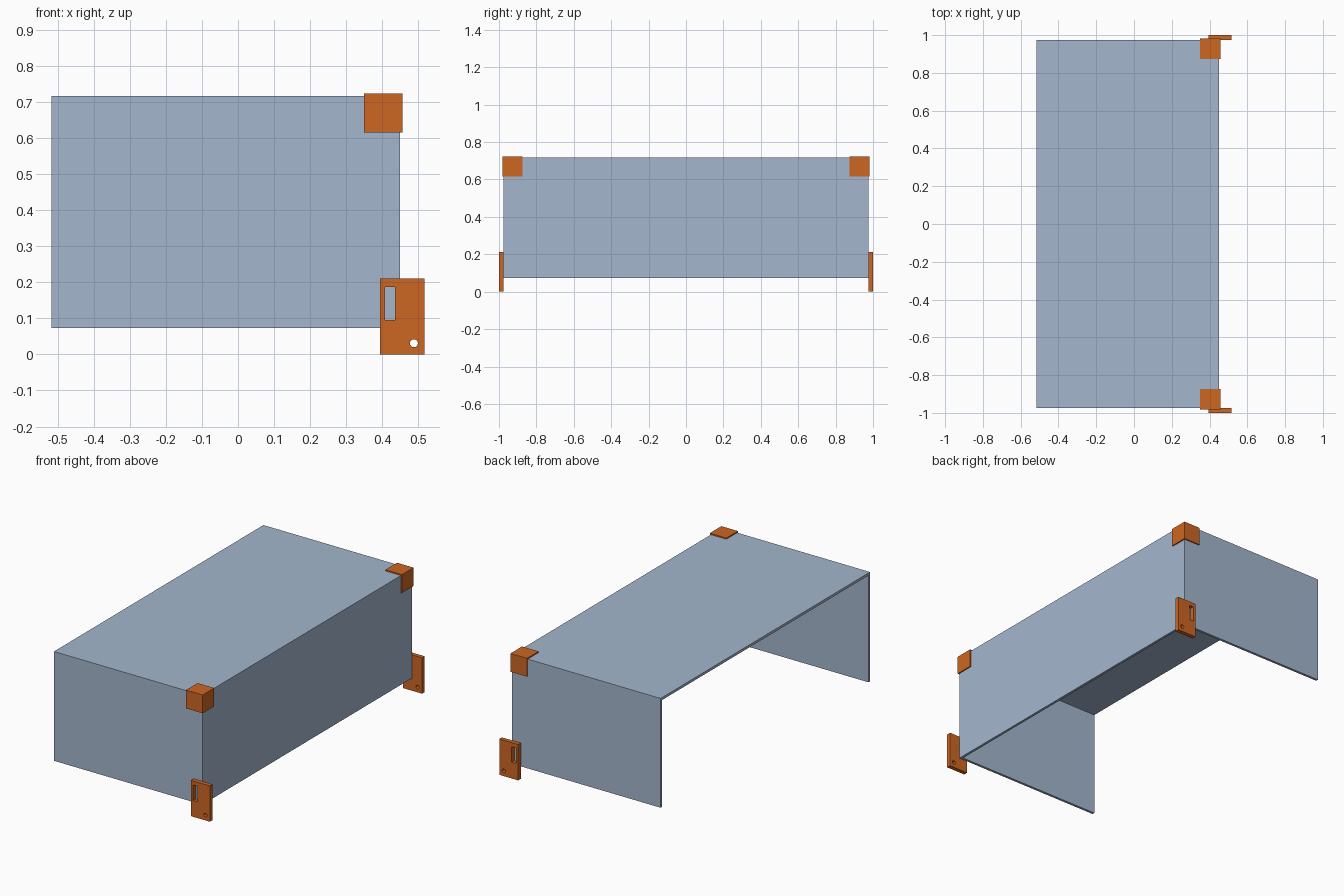
import bpy
import bmesh
from mathutils import Matrix

old = bpy.data.objects.get("Cube")
if old:
    bpy.data.objects.remove(old, do_unlink=True)


def material(name, rgb):
    mat = bpy.data.materials.new(name)
    mat.use_nodes = True
    color = (*rgb, 1.0)
    mat.diffuse_color = color
    mat.node_tree.nodes["Principled BSDF"].inputs["Base Color"].default_value = color
    return mat


blue = material("pale_blue", (0.37, 0.47, 0.61))
orange = material("orange", (0.61, 0.133, 0.016))


def add_box(bm, lo, hi):
    size = [b - a for a, b in zip(lo, hi)]
    mid = [(a + b) / 2 for a, b in zip(lo, hi)]
    bmesh.ops.create_cube(bm, size=1, matrix=Matrix.Translation(mid) @ Matrix.Diagonal((*size, 1)))


def finish(name, bm, mat):
    bmesh.ops.recalc_face_normals(bm, faces=bm.faces)
    mesh = bpy.data.meshes.new(name)
    bm.to_mesh(mesh)
    bm.free()
    mesh.materials.append(mat)
    obj = bpy.data.objects.new(name, mesh)
    bpy.context.collection.objects.link(obj)
    return obj


def box(name, lo, hi, mat):
    bm = bmesh.new()
    add_box(bm, lo, hi)
    return finish(name, bm, mat)


# Cover panels: open at the bottom and on one long side
X0, X1, Y, Z0, Z1, T = -0.517, 0.45, 0.975, 0.073, 0.717, 0.015
box("top_panel", (X0, -Y, Z1 - T), (X1, Y, Z1), blue)
box("long_side_panel", (X1 - T, -Y, Z0), (X1, Y, Z1 - T), blue)
box("front_end_panel", (X0, -Y, Z0), (X1 - T, T - Y, Z1 - T), blue)
box("back_end_panel", (X0, Y - T, Z0), (X1 - T, Y, Z1 - T), blue)

# Cutters for the slot and the round hole of both brackets
slot = box("slot_cutter", (0.408, -1.1, 0.096), (0.436, 1.1, 0.187), orange)
bm = bmesh.new()
bmesh.ops.create_cone(bm, cap_ends=True, segments=24, radius1=0.011, radius2=0.011, depth=2.2,
                      matrix=Matrix.Translation((0.488, 0, 0.031)) @ Matrix.Rotation(1.5708, 4, "X"))
hole = finish("hole_cutter", bm, orange)
for cutter in (slot, hole):
    cutter.hide_render = True
    cutter.hide_set(True)

# Corner caps and mounting brackets, mirrored front to back
CAP, LIP = 0.108, 0.007
for label, side in (("front", -1), ("back", 1)):
    bm = bmesh.new()
    cx, cy, cz = X1 + LIP, Y + LIP, Z1 + LIP
    add_box(bm, (cx - CAP, cy - CAP, Z1), (cx, cy, cz))
    add_box(bm, (X1, cy - CAP, cz - CAP), (cx, cy, Z1))
    add_box(bm, (cx - CAP, Y, cz - CAP), (X1, cy, Z1))
    bmesh.ops.scale(bm, vec=(1, side, 1), verts=bm.verts)
    finish(label + "_corner_cap", bm, orange)

    ys = sorted((side * Y, side * 1.0))
    plate = box(label + "_bracket", (0.394, ys[0], 0), (0.517, ys[1], 0.211), orange)
    for cutter in (slot, hole):
        cut = plate.modifiers.new(cutter.name, "BOOLEAN")
        cut.operation = "DIFFERENCE"
        cut.solver = "EXACT"
        cut.object = cutter
